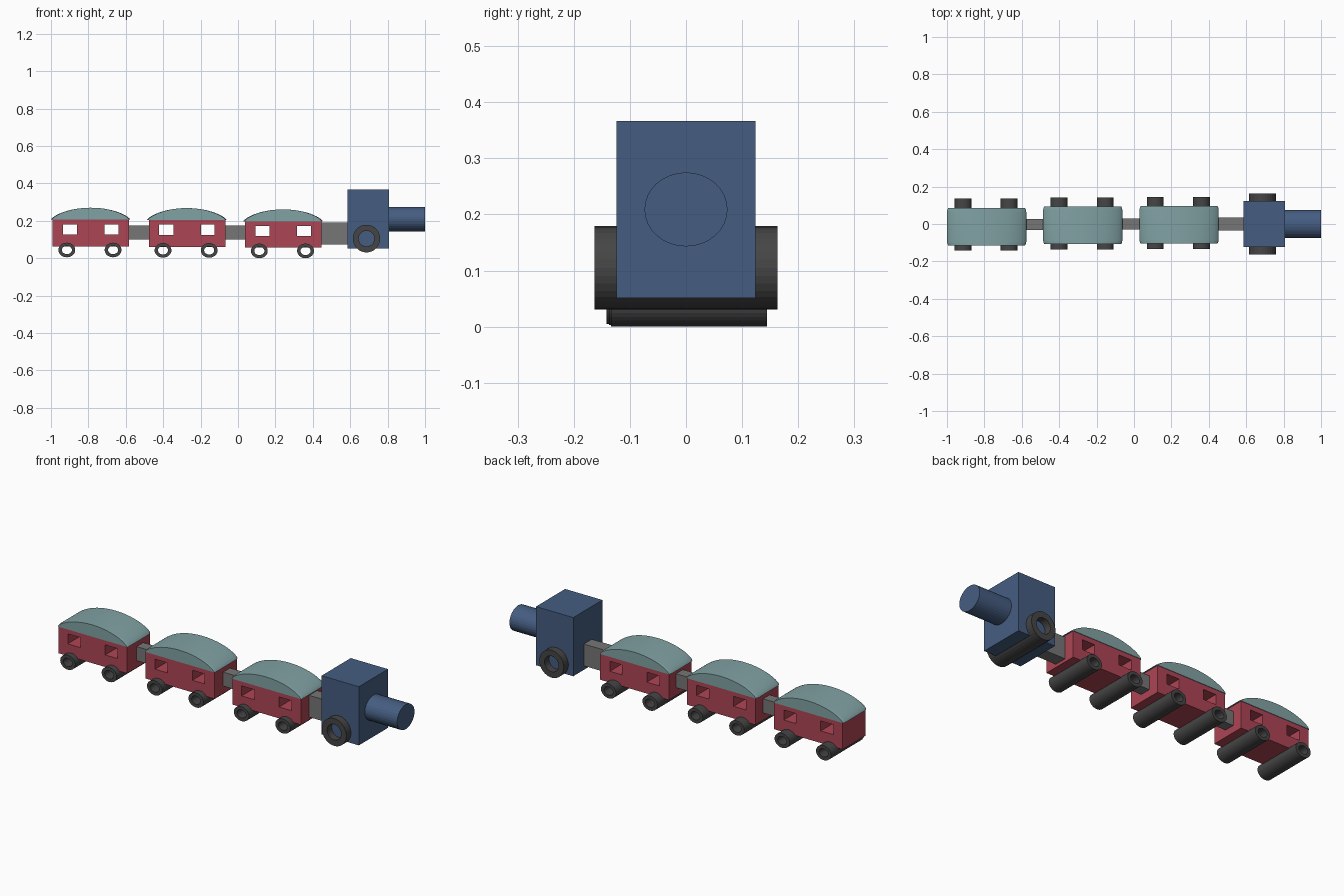
import bpy, bmesh, math

if "Cube" in bpy.data.objects:
    bpy.data.objects.remove(bpy.data.objects["Cube"])

def material(name, rgb):
    m = bpy.data.materials.new(name)
    m.diffuse_color = (*rgb, 1)
    m.use_nodes = True
    m.node_tree.nodes["Principled BSDF"].inputs["Base Color"].default_value = m.diffuse_color
    return m

RED = material("red", (0.42, 0.06, 0.09))
TEAL = material("teal", (0.22, 0.36, 0.37))
BLUE = material("blue", (0.06, 0.11, 0.22))
DARK = material("dark_grey", (0.06, 0.06, 0.06))
GREY = material("mid_grey", (0.18, 0.18, 0.18))

def finish(name, bm, mat):
    bmesh.ops.recalc_face_normals(bm, faces=bm.faces[:])
    me = bpy.data.meshes.new(name)
    bm.to_mesh(me)
    bm.free()
    me.materials.append(mat)
    ob = bpy.data.objects.new(name, me)
    bpy.context.collection.objects.link(ob)
    return ob

def extrude(bm, vec):
    r = bmesh.ops.extrude_face_region(bm, geom=bm.faces[:], use_keep_orig=True)
    moved = [g for g in r["geom"] if isinstance(g, bmesh.types.BMVert)]
    bmesh.ops.translate(bm, verts=moved, vec=vec)

def box(name, x, y, z, mat):
    bm = bmesh.new()
    bm.faces.new([bm.verts.new((a, y[0], b)) for a, b in
                  ((x[0], z[0]), (x[1], z[0]), (x[1], z[1]), (x[0], z[1]))])
    extrude(bm, (0, y[1] - y[0], 0))
    return finish(name, bm, mat)

def tube(name, cx, cz, outer, inner, y, mat, n=32):
    """Oval tube running across the train."""
    bm = bmesh.new()
    rings = [[bm.verts.new((cx + r[0] * math.cos(2 * math.pi * i / n), y[0],
                            cz + r[1] * math.sin(2 * math.pi * i / n)))
              for i in range(n)] for r in (outer, inner)]
    for i in range(n):
        j = (i + 1) % n
        bm.faces.new((rings[0][i], rings[0][j], rings[1][j], rings[1][i]))
    extrude(bm, (0, y[1] - y[0], 0))
    return finish(name, bm, mat)

def windowed_body(name, x, y, z, windows, wz):
    """Solid block with two square tunnels, extruded from a grid with holes."""
    xs = [x[0], *windows[0], *windows[1], x[1]]
    zs = [z[0], *wz, z[1]]
    bm = bmesh.new()
    v = [[bm.verts.new((a, y[0], b)) for b in zs] for a in xs]
    for i in range(5):
        for k in range(3):
            if not (k == 1 and i in (1, 3)):
                bm.faces.new((v[i][k], v[i + 1][k], v[i + 1][k + 1], v[i][k + 1]))
    extrude(bm, (0, y[1] - y[0], 0))
    return finish(name, bm, RED)

def roof(name, x, y, z, n=28):
    """Arched roof, ends drawn in slightly at the corners."""
    cx, half = (x[0] + x[1]) / 2, (x[1] - x[0]) / 2
    h = z[1] - z[0]
    bm = bmesh.new()
    rows = []
    for yy, s in ((y[0], 0.97), (y[0] + 0.008, 0.988), (y[0] + 0.02, 1.0),
                  (y[1] - 0.02, 1.0), (y[1] - 0.008, 0.988), (y[1], 0.97)):
        rows.append([bm.verts.new((cx + s * half * math.cos(math.pi * i / n), yy,
                                   z[0] + h * math.sin(math.pi * i / n) ** 1.4
                                   if 0 < i < n else z[0]))
                     for i in range(n + 1)])
    for a, b in zip(rows, rows[1:]):
        for i in range(n):
            bm.faces.new((a[i], a[i + 1], b[i + 1], b[i]))
        bm.faces.new((a[0], b[0], b[n], a[n]))
    bm.faces.new(rows[0])
    bm.faces.new(rows[-1])
    ob = finish(name, bm, TEAL)
    bpy.ops.object.select_all(action='DESELECT')
    ob.select_set(True)
    bpy.context.view_layer.objects.active = ob
    bpy.ops.object.shade_smooth_by_angle(angle=math.radians(35))

# Carriages: left edge of roof, roof centre y, wheel centre y, floor and eaves heights
cars = (("rear", -1.0, -0.015, -0.003, 0.062, 0.206),
        ("middle", -0.486, -0.007, 0.002, 0.060, 0.204),
        ("front", 0.029, -0.005, 0.005, 0.057, 0.197))
for label, x0, yc, wy, z0, z1 in cars:
    windowed_body(label + "_carriage_body", (x0 + 0.009, x0 + 0.418),
                  (yc - 0.097, yc + 0.097), (z0, z1),
                  ((x0 + 0.064, x0 + 0.140), (x0 + 0.287, x0 + 0.360)),
                  (z1 - 0.079, z1 - 0.025))
    roof(label + "_carriage_roof", (x0, x0 + 0.424), (yc - 0.1, yc + 0.1), (z1, z1 + 0.064))
    for side, wx in (("rear", 0.085), ("front", 0.332)):
        tube(f"{label}_carriage_{side}_wheels", x0 + wx, z0 - 0.018,
             (0.045, 0.039), (0.027, 0.022), (wy - 0.139, wy + 0.139), DARK)

# Couplings
box("rear_coupling", (-0.582, -0.477), (-0.031, 0.026), (0.100, 0.176), GREY)
box("middle_coupling", (-0.068, 0.038), (-0.029, 0.030), (0.100, 0.175), GREY)
box("front_coupling", (0.447, 0.585), (-0.034, 0.034), (0.073, 0.190), GREY)

# Engine
box("engine_cab", (0.585, 0.807), (-0.124, 0.124), (0.051, 0.367), BLUE)
tube("engine_wheels", 0.687, 0.105, (0.073, 0.074), (0.042, 0.042), (-0.163, 0.163), DARK)
bm = bmesh.new()
bm.faces.new([bm.verts.new((0.80, 0.074 * math.cos(2 * math.pi * i / 32),
                            0.209 + 0.066 * math.sin(2 * math.pi * i / 32)))
              for i in range(32)])
extrude(bm, (0.2, 0, 0))
finish("engine_boiler", bm, BLUE)
